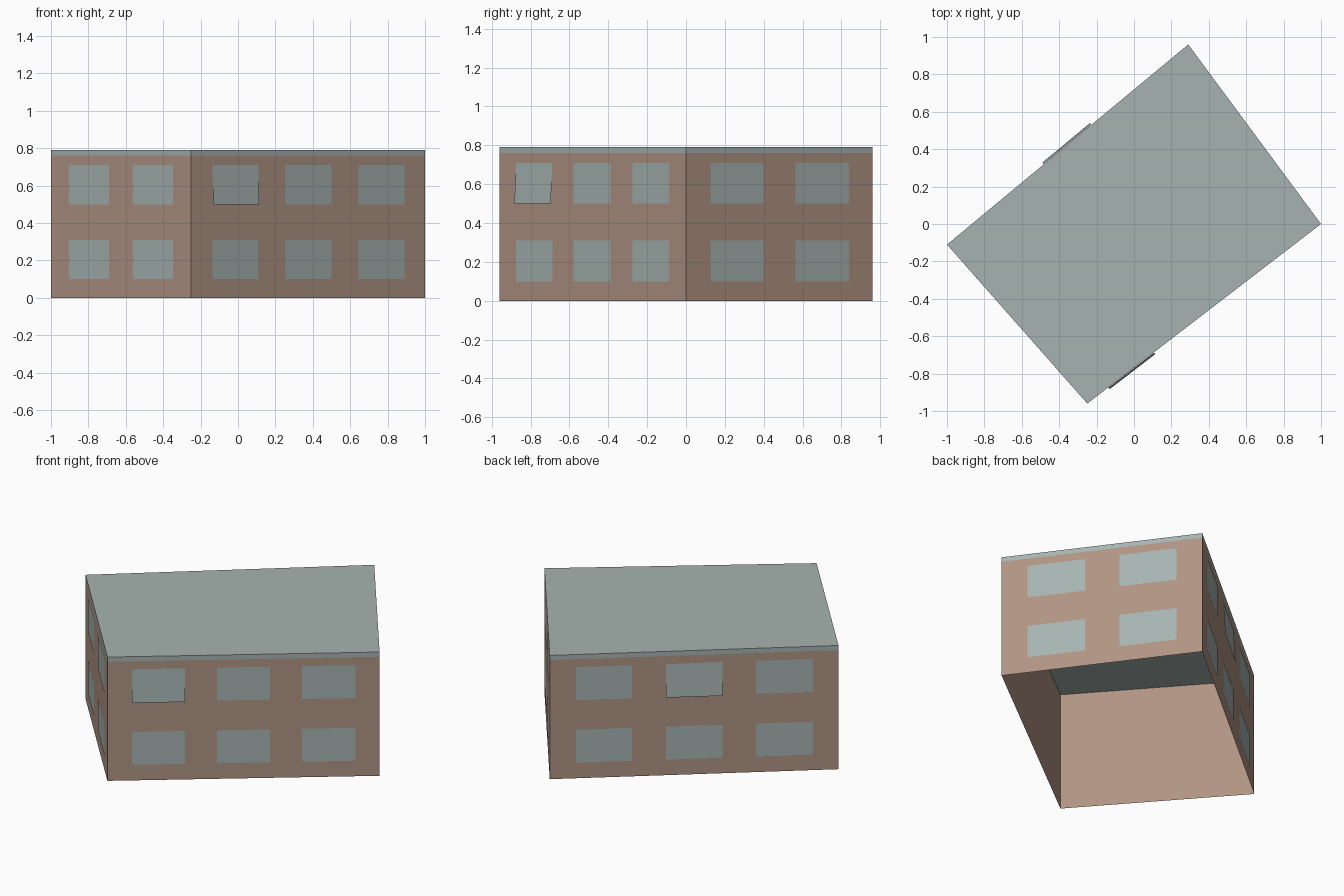
import bpy
from mathutils import Vector

cube = bpy.data.objects.get("Cube")
if cube:
    bpy.data.objects.remove(cube, do_unlink=True)


def material(name, colour):
    mat = bpy.data.materials.new(name)
    mat.use_nodes = True
    mat.diffuse_color = (*colour, 1)
    bsdf = mat.node_tree.nodes["Principled BSDF"]
    bsdf.inputs["Base Color"].default_value = (*colour, 1)
    bsdf.inputs["Roughness"].default_value = 0.9
    return mat


def add_mesh(name, verts, faces, mat):
    mesh = bpy.data.meshes.new(name)
    mesh.from_pydata(verts, [], faces)
    mesh.materials.append(mat)
    obj = bpy.data.objects.new(name, mesh)
    bpy.context.collection.objects.link(obj)
    return obj


def prism(name, outline, bottom, top, mat, capped):
    """Vertical sides over a counter-clockwise outline, with optional caps."""
    n = len(outline)
    verts = [(p.x, p.y, z) for z in (bottom, top) for p in outline]
    faces = [(i, (i + 1) % n, n + (i + 1) % n, n + i) for i in range(n)]
    if capped:
        faces += [tuple(reversed(range(n))), tuple(range(n, 2 * n))]
    return add_mesh(name, verts, faces, mat)


brick = material("warm brown wall", (0.43, 0.295, 0.227))
grey = material("grey green", (0.38, 0.455, 0.44))

# Footprint, counter-clockwise from the west corner
corners = [Vector(c) for c in ((-1, -0.11), (-0.25, -0.96), (1, 0), (0.29, 0.96))]
EAVES, TOP = 0.76, 0.79

# Open-bottomed wall shell and flat roof slab
prism("walls", corners, 0, EAVES, brick, False)
prism("roof_slab", corners, EAVES, TOP, grey, True)

# Window columns as fractions along a short or long wall
short_columns = ((0.13, 0.415), (0.587, 0.873))
long_columns = ((0.09, 0.285), (0.402, 0.598), (0.715, 0.911))
storeys = ((0.10, 0.31), (0.50, 0.71))
sides = ("front_right", "front_left", "back_left", "back_right")
GAP = 0.002
# Windows ajar: hinged at the head, sill pushed out (side, storey, column)
ajar = {(1, 1, 0), (3, 1, 1)}

for s, side in enumerate(sides):
    start, end = corners[s], corners[(s + 1) % len(corners)]
    along = end - start
    normal = Vector((along.y, -along.x)).normalized()
    columns = long_columns if s % 2 else short_columns
    for f, (sill, head) in enumerate(storeys):
        for c, (u0, u1) in enumerate(columns):
            out = 0.012 if (s, f, c) in ajar else GAP
            low = [start + along * u + normal * out for u in (u0, u1)]
            high = [start + along * u + normal * GAP for u in (u1, u0)]
            verts = [(p.x, p.y, sill) for p in low] + [(p.x, p.y, head) for p in high]
            add_mesh(f"{side}_window_{f + 1}_{c + 1}", verts, [(0, 1, 2, 3)], grey)
